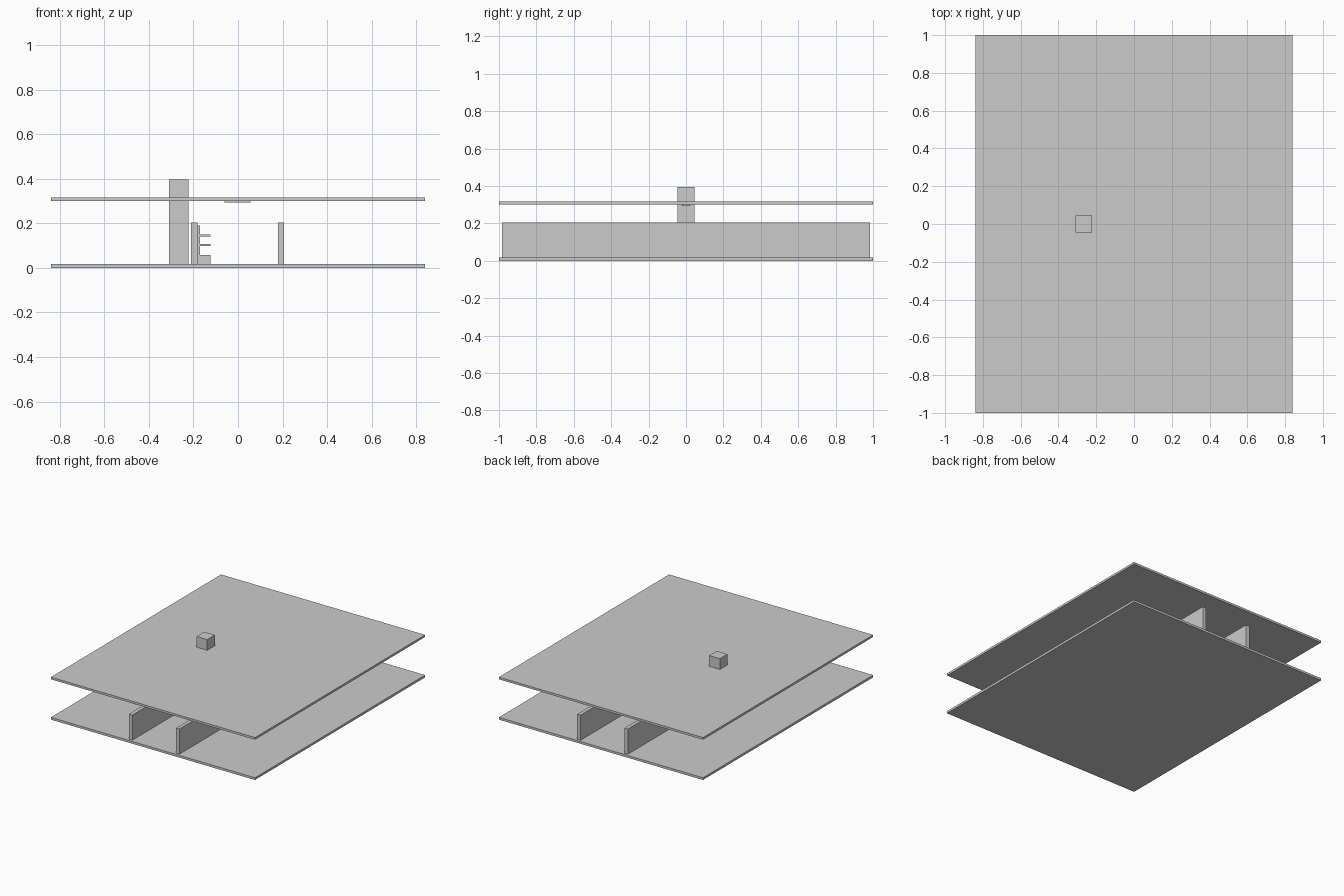
import bpy
import bmesh

if "Cube" in bpy.data.objects:
    bpy.data.objects.remove(bpy.data.objects["Cube"])


def boxes(name, extents):
    """One object made of boxes given as (x0, x1, y0, y1, z0, z1)."""
    bm = bmesh.new()
    for x0, x1, y0, y1, z0, z1 in extents:
        cube = bmesh.ops.create_cube(bm, size=1)
        for v in cube["verts"]:
            v.co = ((x0 + x1) / 2 + v.co.x * (x1 - x0),
                    (y0 + y1) / 2 + v.co.y * (y1 - y0),
                    (z0 + z1) / 2 + v.co.z * (z1 - z0))
    mesh = bpy.data.meshes.new(name)
    bm.to_mesh(mesh)
    bm.free()
    obj = bpy.data.objects.new(name, mesh)
    bpy.context.collection.objects.link(obj)
    return obj


FLOOR = 0.017
HALF_X, HALF_Y = 0.84, 1.0

# Floor and ceiling slabs
boxes("floor_slab", [(-HALF_X, HALF_X, -HALF_Y, HALF_Y, 0, FLOOR)])
boxes("ceiling_slab", [(-HALF_X, HALF_X, -HALF_Y, HALF_Y, 0.30, 0.316)])

# Long partition walls either side of the aisle
boxes("left_wall", [(-0.210, -0.181, -0.983, 0.983, FLOOR, 0.204)])
boxes("right_wall", [(0.179, 0.207, -0.983, 0.983, FLOOR, 0.204)])

# Square column passing through the ceiling
boxes("column", [(-0.31, -0.222, -0.045, 0.045, FLOOR, 0.396)])

# Shelf unit against the left wall: back panel, plinth and two shelves
W = 0.06
boxes("shelf_back_panel", [(-0.181, -0.170, -W, W, FLOOR, 0.190)])
boxes("shelf_plinth", [(-0.170, -0.124, -W, W, FLOOR, 0.057)])
for name, z0, z1 in (("lower_shelf", 0.099, 0.107), ("upper_shelf", 0.141, 0.150)):
    boxes(name, [(-0.170, -0.124, -W, W, z0, z1)])

# Light panel under the ceiling
boxes("ceiling_light", [(-0.06, 0.056, -0.021, 0.021, 0.294, 0.30)])
